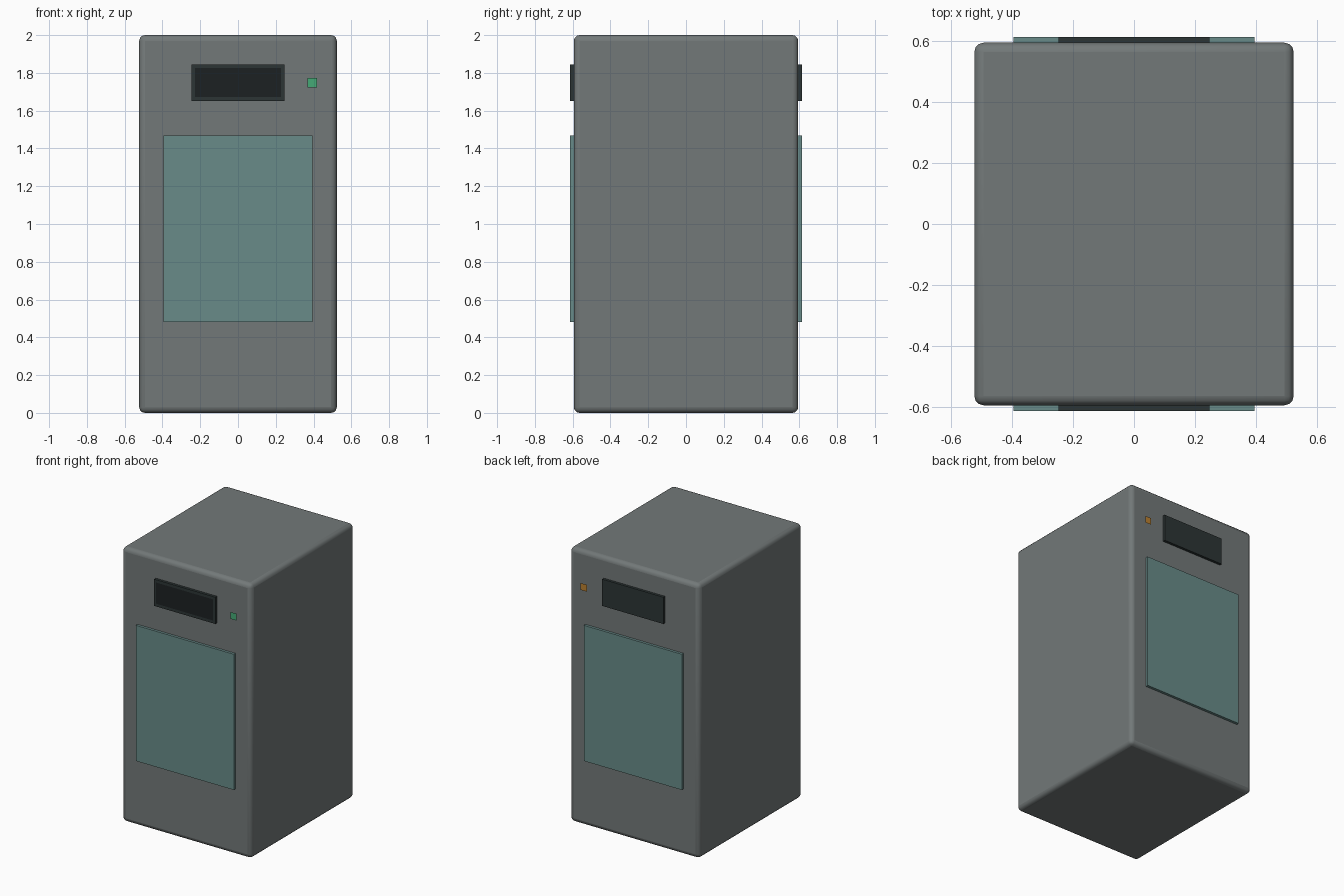
import bpy

if "Cube" in bpy.data.objects:
    bpy.data.objects.remove(bpy.data.objects["Cube"])

def material(name, rgb):
    m = bpy.data.materials.new(name)
    m.diffuse_color = (*rgb, 1)
    m.use_nodes = True
    m.node_tree.nodes["Principled BSDF"].inputs["Base Color"].default_value = m.diffuse_color
    return m

GREY = material("casing_grey", (0.17, 0.19, 0.19))
TEAL = material("panel_teal", (0.14, 0.26, 0.25))
DARK = material("bezel_dark", (0.025, 0.035, 0.035))
BLACK = material("screen_black", (0.012, 0.015, 0.016))
GREEN = material("light_green", (0.06, 0.4, 0.18))
AMBER = material("light_amber", (0.5, 0.22, 0.03))

def box(name, x, y, z, mat):
    """Box from (min, max) ranges."""
    bpy.ops.mesh.primitive_cube_add(size=1, location=[sum(r) / 2 for r in (x, y, z)])
    o = bpy.context.object
    o.name = name
    o.scale = [r[1] - r[0] for r in (x, y, z)]
    bpy.ops.object.transform_apply(location=False, rotation=False, scale=True)
    o.data.materials.append(mat)
    return o

def plate(name, x, y, z, mat):
    """Thin upright rectangle facing outward along y."""
    vs = [(x[0], y, z[0]), (x[1], y, z[0]), (x[1], y, z[1]), (x[0], y, z[1])]
    me = bpy.data.meshes.new(name)
    me.from_pydata(vs if y < 0 else vs[::-1], [], [(0, 1, 2, 3)])
    o = bpy.data.objects.new(name, me)
    bpy.context.collection.objects.link(o)
    me.materials.append(mat)

# Main casing with rounded edges
casing = box("casing", (-0.523, 0.523), (-0.594, 0.594), (0, 2), GREY)
bev = casing.modifiers.new("round_edges", "BEVEL")
bev.width = 0.03
bev.segments = 3
bpy.ops.object.shade_smooth_by_angle()

# Door panel, display bezel and status light on front and back
for side, s, light in (("front", -1, GREEN), ("back", 1, AMBER)):
    depth = sorted((s * 0.574, s * 0.613))
    box(side + "_panel", (-0.395, 0.395), depth, (0.48, 1.469), TEAL)
    box(side + "_display_bezel", (-0.247, 0.247), depth, (1.65, 1.845), DARK)
    plate(side + "_status_light", (0.369, 0.419), s * 0.616, (1.722, 1.772), light)

# Screen glass on the front only
plate("front_screen", (-0.228, 0.228), -0.616, (1.672, 1.826), BLACK)
